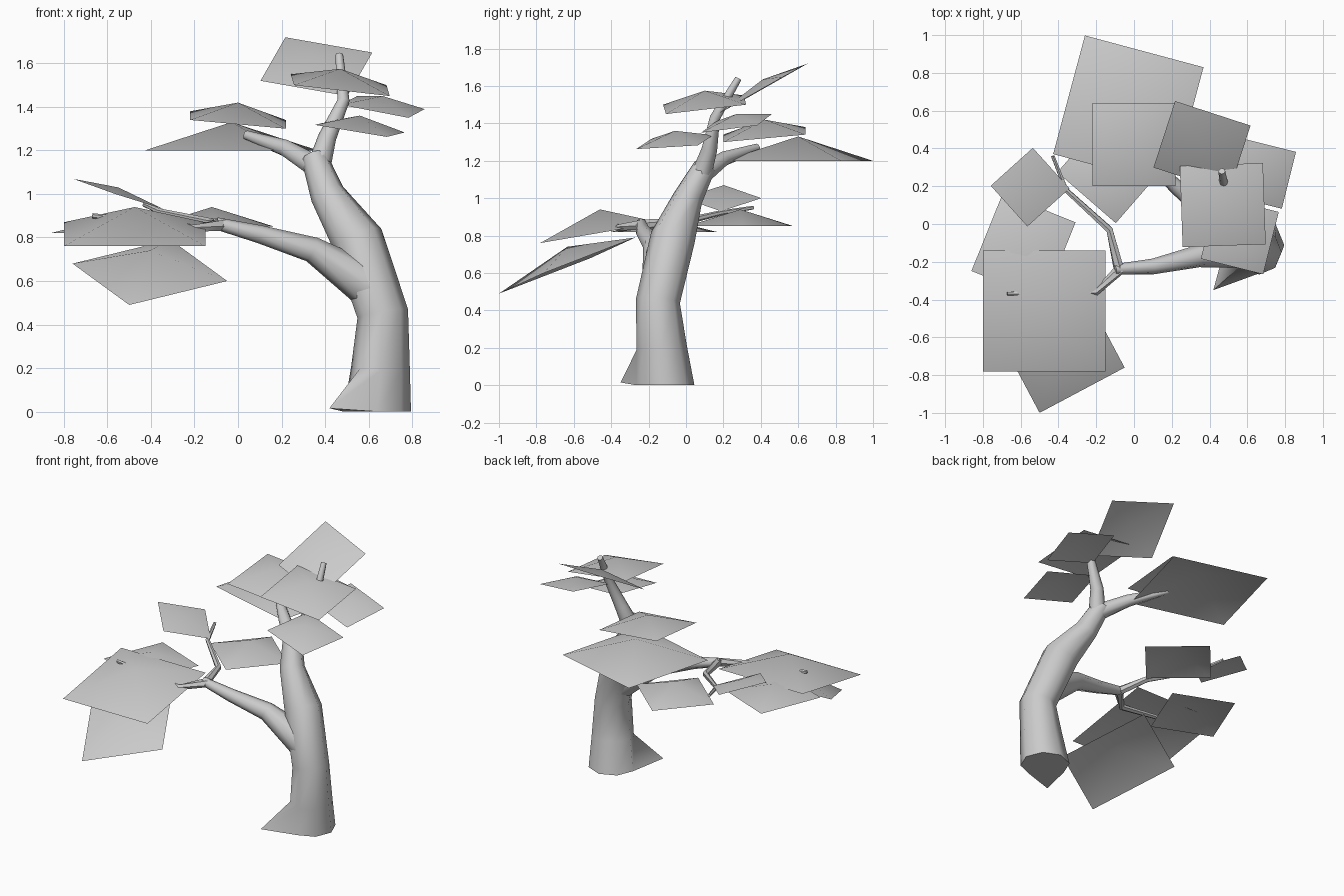
import bpy
import bmesh
from math import cos, sin, pi, radians
from mathutils import Matrix, Vector

cube = bpy.data.objects.get("Cube")
if cube:
    bpy.data.objects.remove(cube, do_unlink=True)

grey = bpy.data.materials.new("plain_grey")
grey.use_nodes = True
colour = (0.6, 0.6, 0.6, 1)
grey.diffuse_color = colour
grey.node_tree.nodes["Principled BSDF"].inputs["Base Color"].default_value = colour


def finish(name, bm):
    """Turn the bmesh into a smooth shaded object."""
    mesh = bpy.data.meshes.new(name)
    bm.to_mesh(mesh)
    bm.free()
    mesh.materials.append(grey)
    obj = bpy.data.objects.new(name, mesh)
    bpy.context.collection.objects.link(obj)
    bpy.ops.object.select_all(action="DESELECT")
    obj.select_set(True)
    bpy.context.view_layer.objects.active = obj
    bpy.ops.object.shade_smooth_by_angle(angle=radians(50))
    return obj


def limb(name, path, sides=8, root=None):
    """Tapered tube along (x, y, z, radius) points, with an optional root spur."""
    bm = bmesh.new()
    points = [Vector(p[:3]) for p in path]
    up = Vector((0, 0, 1))
    rings = []
    for i, p in enumerate(points):
        tangent = points[min(i + 1, len(points) - 1)] - points[max(i - 1, 0)]
        if root and i == 0:
            tangent = up
        turn = up.rotation_difference(tangent)
        radius = path[i][3]
        angles = [2 * pi * k / sides for k in range(sides)]
        rings.append([bm.verts.new(p + turn @ Vector((radius * cos(a), radius * sin(a), 0)))
                      for a in angles])
    for low, high in zip(rings, rings[1:]):
        for k in range(sides):
            n = (k + 1) % sides
            bm.faces.new((low[k], low[n], high[n], high[k]))
    bm.faces.new(list(reversed(rings[0])))
    bm.faces.new(rings[-1])
    if root:
        spur = Vector(root)
        nearest = min(rings[0], key=lambda v: (v.co - spur).length)
        nearest.co = spur
    return finish(name, bm)


def leaf(name, centre, width, depth, yaw, rise_x, rise_y, lift):
    """Square sheet that slopes by the rises and peaks in the middle."""
    bm = bmesh.new()
    place = Matrix.Translation(centre) @ Matrix.Rotation(radians(yaw), 4, "Z")
    corners = [bm.verts.new(place @ (Vector((sx * width, sy * depth, sx * rise_x + sy * rise_y)) / 2))
               for sx, sy in ((-1, -1), (1, -1), (1, 1), (-1, 1))]
    peak = bm.verts.new(place @ Vector((0, 0, lift)))
    for k in range(4):
        bm.faces.new((corners[k], corners[(k + 1) % 4], peak))
    return finish(name, bm)


# Trunk with its root spur
limb("trunk", [(.64, -.11, 0, .155), (.655, -.13, .2, .135), (.665, -.15, .45, .118),
               (.55, -.07, .79, .12), (.41, .01, 1, .08), (.35, .1, 1.17, .06)],
     root=(.42, -.35, .015))

# Upper fork
limb("upper_branch", [(.37, .08, 1.12, .055), (.41, .125, 1.26, .042),
                      (.485, .155, 1.43, .028), (.465, .28, 1.64, .018)])
limb("back_branch", [(.37, .08, 1.12, .055), (.22, .2, 1.21, .04), (.04, .38, 1.27, .022)])

# Side branch with its twigs
limb("side_branch", [(.6, -.13, .58, .105), (.34, -.17, .745, .06),
                     (.1, -.225, .815, .042), (-.1, -.24, .865, .028)])
limb("front_twig", [(-.07, -.235, .86, .03), (-.2, -.36, .84, .02), (-.67, -.37, .9, .012)], 6)
limb("back_twig", [(-.08, -.24, .86, .028), (-.13, -.03, .87, .02),
                   (-.36, .18, .92, .014), (-.43, .36, .95, .01)], 6)

# Leaves on the side branch
leaf("wide_front_leaf", (-.475, -.46, .815), .65, .64, 0, 0, .11, .125)
leaf("drooping_leaf", (-.405, -.635, .64), .51, .555, 28, .11, .19, .1)
leaf("low_side_leaf", (-.585, -.12, .82), .415, .445, -22, 0, 0, .07)
leaf("small_tilted_leaf", (-.55, .195, 1), .3, .29, 42, -.07, .07, .03)
leaf("inner_leaf", (-.12, .29, .85), .4, .41, 49, 0, 0, .09)

# Leaves on the back branch
leaf("wide_back_leaf", (-.03, .6, 1.2), .65, .65, -15, 0, 0, .13)
leaf("back_upper_leaf", (0, .42, 1.34), .44, .44, 0, -.04, .04, .08)

# Leaves on the upper branch
leaf("crown_leaf", (.36, .41, 1.585), .42, .37, -18, -.07, .2, .05)
leaf("top_leaf", (.47, .1, 1.5), .44, .43, 2, -.05, .05, .075)
leaf("outer_leaf", (.665, .27, 1.4), .32, .31, -14, -.06, .04, .05)
leaf("lower_crown_leaf", (.56, -.06, 1.3), .34, .34, -14, -.055, .02, .06)
